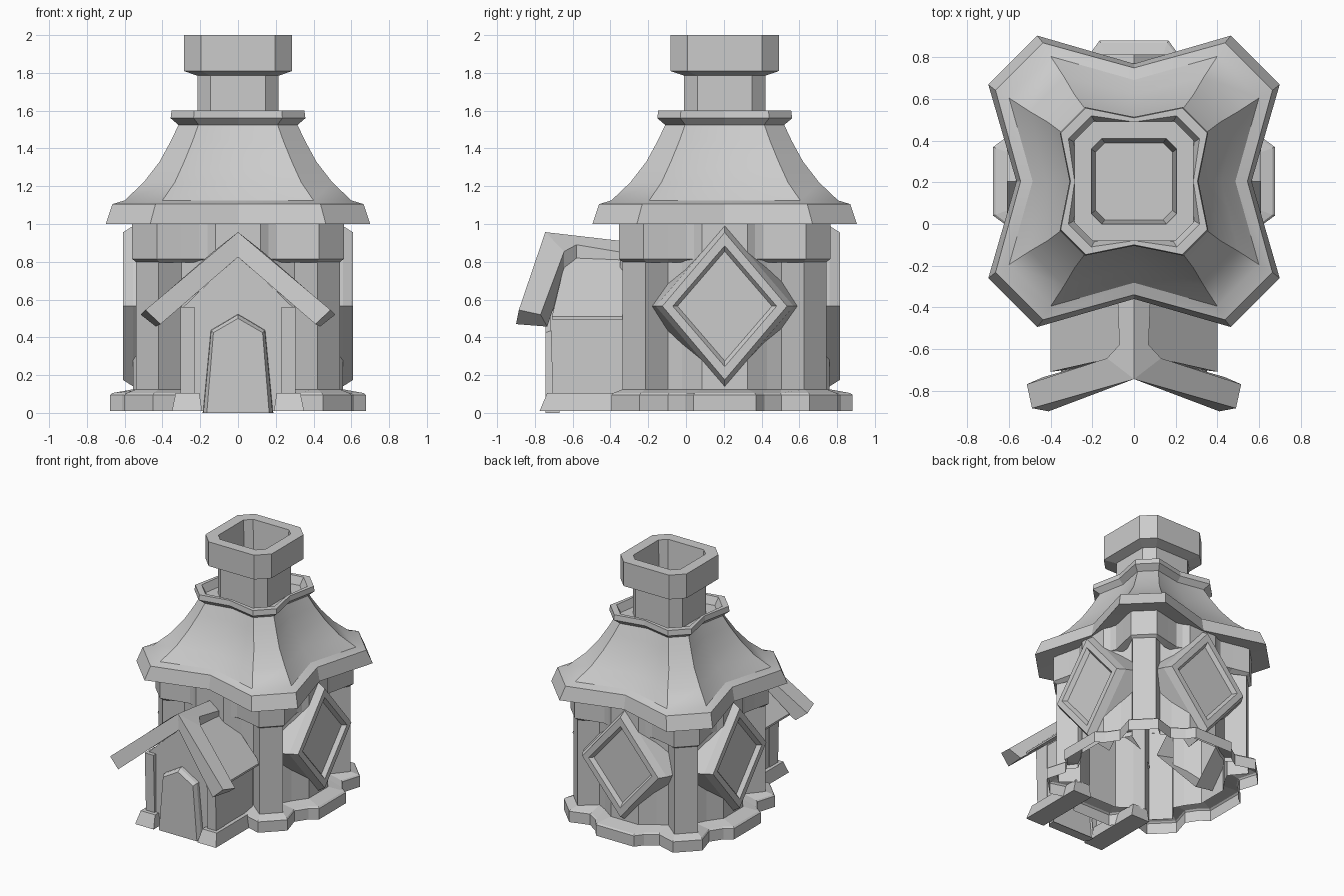
import bpy, bmesh, math

if "Cube" in bpy.data.objects:
    bpy.data.objects.remove(bpy.data.objects["Cube"])

CY = 0.205  # centre of the main tower in y


def make(name, verts, faces, smooth=False, mirror=False):
    bm = bmesh.new()
    vs = [bm.verts.new(v) for v in verts]
    for f in faces:
        bm.faces.new([vs[i] for i in f])
    bmesh.ops.recalc_face_normals(bm, faces=bm.faces)
    me = bpy.data.meshes.new(name)
    bm.to_mesh(me)
    bm.free()
    ob = bpy.data.objects.new(name, me)
    bpy.context.collection.objects.link(ob)
    if mirror:
        ob.modifiers.new("mirror", "MIRROR")
    if smooth:
        bpy.ops.object.select_all(action='DESELECT')
        bpy.context.view_layer.objects.active = ob
        ob.select_set(True)
        bpy.ops.object.shade_smooth_by_angle(angle=math.radians(28))
    return ob


def loft(name, rings, cap_start=False, cap_end=False, **kw):
    """Skin a list of closed rings with equal point counts."""
    n = len(rings[0])
    verts = [p for r in rings for p in r]
    faces = [(k*n+i, k*n+(i+1) % n, (k+1)*n+(i+1) % n, (k+1)*n+i)
             for k in range(len(rings)-1) for i in range(n)]
    if cap_start:
        faces.append(list(range(n)))
    if cap_end:
        faces.append([(len(rings)-1)*n+i for i in range(n)])
    return make(name, verts, faces, **kw)


def ring(eighth, z):
    """Four-fold symmetric plan outline from one eighth of it."""
    quad = list(eighth) + [(y, x) for x, y in reversed(eighth) if y > 0]
    out = []
    for k in range(4):
        c, s = ((1, 0), (0, 1), (-1, 0), (0, -1))[k]
        out += [(c*x-s*y, s*x+c*y+CY, z) for x, y in quad]
    return out


def star(a, b, m, z):
    return ring([(m, 0), (a, b)], z)


def octa(h, c, z):
    return ring([(h, h-c)], z)


# Flared star-shaped roof with eave and collar
loft("roof", [star(.46, .34, .40, 1.02), star(.70, .465, .565, 1.0),
              star(.665, .437, .545, 1.105), star(.60, .40, .487, 1.125),
              star(.50, .335, .42, 1.22), star(.415, .285, .355, 1.33),
              star(.355, .24, .31, 1.44), star(.315, .21, .275, 1.525)],
     smooth=True)
loft("roof_collar", [star(.31, .205, .27, 1.52), star(.357, .235, .31, 1.56),
                     star(.352, .232, .305, 1.60), star(.315, .205, .285, 1.60),
                     star(.29, .19, .26, 1.54), star(.18, .13, .17, 1.54)])

# Chimney with wider hollow cap
loft("chimney", [octa(.215, .07, 1.50), octa(.215, .07, 1.785),
                 octa(.287, .09, 1.81), octa(.287, .09, 2.0),
                 octa(.205, .05, 2.0), octa(.185, .045, 1.72)], cap_end=True)

# Walls with corner posts, the beams above them and the plinth (open below)
wall = [(.555, .12), (.48, .225), (.44, .30), (.54, .42)]
loft("walls", [ring(wall, .09), ring(wall, 1.03)])
beam = [(.54, .12), (.51, .205), (.53, .30), (.56, .43)]
beam_in = [(.50, .12), (.47, .205), (.48, .30), (.535, .415)]
loft("wall_beam", [ring(beam_in, .795), ring(beam, .815), ring(beam, 1.03)])
plinth = [(.677, .165), (.615, .21), (.555, .30), (.60, .45)]
plinth_top = [(.665, .16), (.605, .205), (.545, .295), (.59, .445)]
loft("plinth", [ring(plinth, .01), ring(plinth, .095),
                ring(plinth_top, .105), ring(wall, .125)])


# Diamond windows on the right, back and left
for name, ang in (("right", 0), ("back", 90), ("left", 180)):
    c, s = round(math.cos(math.radians(ang))), round(math.sin(math.radians(ang)))
    rings = []
    for d, w, h in ((.40, .43, .45), (.555, .365, .425), (.61, .33, .39),
                    (.61, .275, .32), (.58, .25, .29)):
        rings.append([(c*d-s*u, s*d+c*u+CY, .565+v)
                      for u, v in ((w, 0), (0, h), (-w, 0), (0, -h))])
    loft("window_" + name, rings, cap_end=True)


# Porch room and its gabled roof
room = [(-.30, .01), (.30, .01), (.30, .55), (0, .84), (-.30, .55)]
make("porch_room", [(x, y, z) for y in (-.69, -.25) for x, z in room],
     [(0, 1, 2, 3, 4), (1, 2, 7, 6), (2, 3, 8, 7), (3, 4, 9, 8), (4, 0, 5, 9)])
make("porch_roof",
     [(0, -.62, .885), (.40, -.71, .51), (.40, -.71, .495), (0, -.66, .80),
      (0, -.25, .885), (.40, -.30, .51), (.40, -.30, .495), (0, -.25, .80)],
     [(0, 1, 5, 4), (1, 2, 6, 5), (2, 3, 7, 6), (0, 1, 2, 3)], mirror=True)

# Swept front awning running back into a ridge cap
top = [(0, -.745, .957), (.49, -.885, .545), (.515, -.77, .52),
       (.13, -.645, .855), (.07, -.58, .89), (.08, -.34, .85), (0, -.34, .91)]
under = [(0, -.735, .825), (.41, -.90, .47), (.435, -.735, .457),
         (.12, -.645, .72), (.07, -.58, .79), (.08, -.34, .79), (0, -.34, .84)]
n = len(top)
make("porch_awning", top + under,
     [(0, 1, 2, 3), (0, 3, 4), (0, 4, 5, 6),
      (n, n+1, n+2, n+3), (n, n+3, n+4), (n, n+4, n+5, n+6)]
     + [(i, i+1, n+i+1, n+i) for i in range(n-1)], mirror=True)


def rect(x0, x1, y0, y1, z):
    return [(x0, y0, z), (x1, y0, z), (x1, y1, z), (x0, y1, z)]


# Porch posts and footings, mirrored left and right
loft("porch_post", [rect(.23, .305, -.705, -.60, .09),
                    rect(.23, .305, -.72, -.60, .56)],
     True, True, mirror=True)
loft("porch_footing", [rect(.19, .35, -.775, -.25, .01),
                       rect(.205, .33, -.735, -.25, .105)],
     True, True, mirror=True)


# Pointed door with bevelled surround
def arch(w0, w1, zs, zp, y):
    return [(-w0, y, 0), (w0, y, 0), (w1, y, zs), (0, y, zp), (-w1, y, zs)]


loft("door", [arch(.187, .145, .44, .525, -.67), arch(.183, .142, .435, .52, -.715),
              arch(.165, .13, .425, .50, -.745)], cap_end=True)
